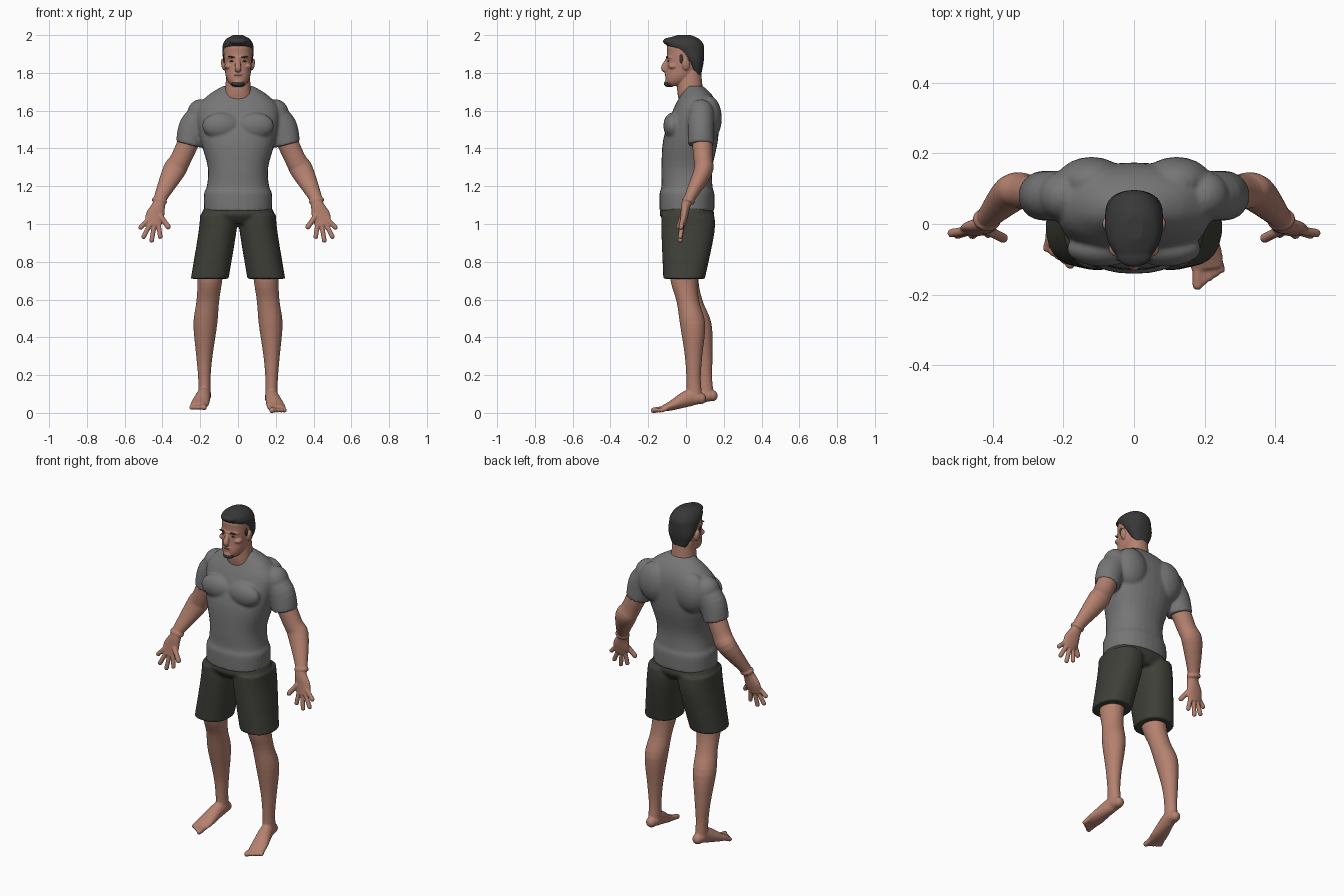
import bpy, bmesh, math
from mathutils import Vector, Matrix

cube = bpy.data.objects.get("Cube")
if cube:
    bpy.data.objects.remove(cube, do_unlink=True)


def material(name, red, green, blue):
    mat = bpy.data.materials.new(name)
    mat.use_nodes = True
    mat.diffuse_color = (red, green, blue, 1)
    mat.node_tree.nodes["Principled BSDF"].inputs["Base Color"].default_value = mat.diffuse_color
    return mat


skin = material("skin", red=.46, green=.22, blue=.16)
lip = material("lip", red=.27, green=.11, blue=.08)
dark_hair = material("dark hair", red=.04, green=.04, blue=.04)
grey_cotton = material("grey cotton", red=.18, green=.18, blue=.18)
charcoal = material("charcoal cloth", red=.05, green=.05, blue=.04)


def level(z, half, front, back):
    """Horizontal oval on the centre line."""
    return Vector((0, (front + back) / 2, z, half, (back - front) / 2))


def oval(x, y, z, wide, deep):
    """Oval that faces along the path; wide and deep are half sizes."""
    return Vector((x, y, z, wide, deep))


def spline(knots, steps=4):
    """Catmull-Rom curve through vectors of any length."""
    curve = []
    for i in range(len(knots) - 1):
        before, start = knots[max(i - 1, 0)], knots[i]
        end, after = knots[i + 1], knots[min(i + 2, len(knots) - 1)]
        leave, arrive = (end - before) / 2, (after - start) / 2
        for k in range(steps):
            t = k / steps
            blend = t * t * (3 - 2 * t)
            curve.append(start.lerp(end, blend) + leave * (t * (1 - t) * (1 - t))
                         - arrive * (t * t * (1 - t)))
    return curve + [knots[-1]]


def loft(bm, knots, upright=False, power=2, sides=32, mirror=1):
    """Closed skin over ovals; upright keeps every oval horizontal."""
    rows = spline(knots)
    rings = []
    for i, row in enumerate(rows):
        tangent = Vector((0, 0, 1))
        if not upright:
            ahead, behind = rows[min(i + 1, len(rows) - 1)], rows[max(i - 1, 0)]
            tangent = (Vector(ahead[:3]) - Vector(behind[:3])).normalized()
        across = Vector((1, 0, 0))
        across = (across - tangent * across.dot(tangent)).normalized()
        depth = tangent.cross(across)
        ring = []
        for k in range(sides):
            angle = math.tau * k / sides
            u, v = (math.copysign(abs(w) ** (2 / power), w)
                    for w in (math.cos(angle), math.sin(angle)))
            spot = Vector(row[:3]) + across * (u * row[3]) + depth * (v * row[4])
            spot.x *= mirror
            ring.append(bm.verts.new(spot))
        rings.append(ring)
    for low, high in zip(rings, rings[1:]):
        for k in range(sides):
            j = (k + 1) % sides
            bm.faces.new((low[k], low[j], high[j], high[k]))
    bm.faces.new(rings[0])
    bm.faces.new(rings[-1])


def ball(bm, x, y, z, wide, deep, tall, tilt=0):
    place = (Matrix.Translation((x, y, z)) @ Matrix.Rotation(tilt, 4, 'Y')
             @ Matrix.Diagonal((wide, deep, tall, 1)))
    bmesh.ops.create_uvsphere(bm, u_segments=20, v_segments=12, radius=1, matrix=place)


def digit(bm, root, tip, radius, mirror):
    """Finger or toe with a round tip."""
    loft(bm, [oval(*end, radius, radius) for end in (root, tip)], sides=12, mirror=mirror)
    ball(bm, tip.x * mirror, tip.y, tip.z, radius, radius, radius)


def finish(name, bm, mat, voxel=0):
    """Make the object; a voxel size fuses its overlapping pieces."""
    bmesh.ops.recalc_face_normals(bm, faces=bm.faces)
    for face in bm.faces:
        face.smooth = True
    mesh = bpy.data.meshes.new(name)
    bm.to_mesh(mesh)
    bm.free()
    mesh.materials.append(mat)
    obj = bpy.data.objects.new(name, mesh)
    bpy.context.collection.objects.link(obj)
    if voxel:
        fuse = obj.modifiers.new("fuse", 'REMESH')
        fuse.mode = 'VOXEL'
        fuse.voxel_size = voxel
        fuse.use_smooth_shade = True
        soften = obj.modifiers.new("soften", 'SMOOTH')
        soften.iterations = 2


BOTH = {"left": 1, "right": -1}

# Shirt: trunk, then chest, shoulder blade, shoulder and sleeve on each side
bm = bmesh.new()
loft(bm, [level(z=1.07, half=.18, front=-.14, back=.15),
          level(z=1.16, half=.18, front=-.14, back=.15),
          level(z=1.2, half=.165, front=-.13, back=.14),
          level(z=1.3, half=.16, front=-.13, back=.14),
          level(z=1.45, half=.2, front=-.12, back=.17),
          level(z=1.6, half=.22, front=-.07, back=.17),
          level(z=1.68, half=.16, front=-.03, back=.14),
          level(z=1.73, half=.08, front=0, back=.09)], upright=True, power=2.3)
for s in BOTH.values():
    ball(bm, s * .09, y=-.07, z=1.52, wide=.1, deep=.05, tall=.07)
    ball(bm, s * .12, y=.12, z=1.56, wide=.1, deep=.07, tall=.12)
    ball(bm, s * .2, y=.08, z=1.58, wide=.07, deep=.07, tall=.08)
    loft(bm, [oval(x=.17, y=.08, z=1.6, wide=.06, deep=.07),
              oval(x=.23, y=.08, z=1.52, wide=.08, deep=.07),
              oval(x=.26, y=.08, z=1.42, wide=.07, deep=.07)], mirror=s)
finish("shirt", bm, grey_cotton, voxel=.008)

# Shorts: hips and two wide legs
bm = bmesh.new()
loft(bm, [level(z=1, half=.14, front=-.1, back=.12),
          level(z=1.05, half=.19, front=-.14, back=.15),
          level(z=1.1, half=.17, front=-.12, back=.13)], upright=True, power=2.3)
for s in BOTH.values():
    loft(bm, [oval(x=.1, y=.01, z=1.05, wide=.1, deep=.14),
              oval(x=.11, y=.01, z=.95, wide=.1, deep=.14),
              oval(x=.15, y=-.01, z=.71, wide=.1, deep=.11)],
         upright=True, power=2.3, mirror=s)
finish("shorts", bm, charcoal, voxel=.008)

# Arms with wristbands and spread hands
for word, s in BOTH.items():
    bm = bmesh.new()
    loft(bm, [oval(x=.21, y=.08, z=1.55, wide=.06, deep=.06),
              oval(x=.3, y=.09, z=1.35, wide=.055, deep=.05),
              oval(x=.34, y=.09, z=1.28, wide=.06, deep=.05),
              oval(x=.41, y=.02, z=1.14, wide=.035, deep=.03),
              oval(x=.42, y=0, z=1.1, wide=.035, deep=.025),
              oval(x=.44, y=-.01, z=1.04, wide=.05, deep=.02),
              oval(x=.45, y=-.02, z=.99, wide=.04, deep=.015)], mirror=s)
    loft(bm, [oval(x=.414, y=.015, z=1.13, wide=.04, deep=.033),
              oval(x=.418, y=.01, z=1.115, wide=.04, deep=.033)], mirror=s)
    palm = Vector((.43, -.01, 1.07))
    reach = Vector((-.06, -.03, -.085))
    digit(bm, palm + reach * .3, palm + reach, radius=.014, mirror=s)
    for i in range(4):
        spread = .3 * i - .13
        length = .16 - .013 * (i - 1.3) ** 2
        reach = Vector((math.sin(spread), -.13, -math.cos(spread))) * length
        digit(bm, palm + reach * .3, palm + reach, radius=.0125, mirror=s)
    finish(word + "_arm", bm, skin, voxel=.0045)


def stride(knot, mirror):
    """The right leg trails a little and its foot is slightly raised."""
    moved = knot.copy()
    if mirror < 0:
        moved.y += .06 * min(1, max(0, 1.5 - 2 * knot.z))
        moved.z += .015 * min(1, max(0, 1.5 - 5 * knot.z))
    return moved


# Legs and bare feet
for word, s in BOTH.items():
    bm = bmesh.new()
    shin = [oval(x=.145, y=-.01, z=.8, wide=.075, deep=.08),
            oval(x=.15, y=-.01, z=.69, wide=.065, deep=.07),
            oval(x=.16, y=.01, z=.59, wide=.06, deep=.06),
            oval(x=.173, y=.035, z=.47, wide=.063, deep=.067),
            oval(x=.178, y=.04, z=.3, wide=.043, deep=.046),
            oval(x=.178, y=.04, z=.18, wide=.033, deep=.038),
            oval(x=.177, y=.045, z=.08, wide=.033, deep=.042)]
    loft(bm, [stride(knot, s) for knot in shin], upright=True, mirror=s)
    foot = [oval(x=.176, y=.09, z=.076, wide=.02, deep=.02),
            oval(x=.176, y=.07, z=.076, wide=.033, deep=.03),
            oval(x=.18, y=.02, z=.08, wide=.036, deep=.045),
            oval(x=.2, y=-.08, z=.037, wide=.048, deep=.025),
            oval(x=.207, y=-.125, z=.023, wide=.045, deep=.015)]
    loft(bm, [stride(knot, s) for knot in foot], mirror=s)
    ball(bm, *stride(Vector((s * .176, .078, .076)), s), wide=.03, deep=.03, tall=.03)
    for k in range(5):
        root = Vector((.18 + .0145 * k, -.1, .025))
        tip = Vector((.18 + .0165 * k, .011 * k - .172, .0135))
        digit(bm, stride(root, s), stride(tip, s), radius=.012 if k else .015, mirror=s)
    finish(word + "_leg", bm, skin, voxel=.005)

# Head, neck, brow, nose, chin, lips, cheeks and ears
bm = bmesh.new()
loft(bm, [level(z=1.73, half=.03, front=-.09, back=-.03),
          level(z=1.75, half=.05, front=-.105, back=0),
          level(z=1.78, half=.064, front=-.108, back=.04),
          level(z=1.82, half=.07, front=-.103, back=.065),
          level(z=1.9, half=.076, front=-.1, back=.087),
          level(z=1.95, half=.07, front=-.095, back=.085),
          level(z=1.985, half=.03, front=-.03, back=.03)], upright=True, power=2.2)
loft(bm, [level(z=1.62, half=.09, front=-.03, back=.11),
          level(z=1.71, half=.07, front=-.047, back=.09),
          level(z=1.81, half=.06, front=-.04, back=.08)], upright=True, power=2.2)
ball(bm, x=0, y=-.072, z=1.882, wide=.06, deep=.034, tall=.012)
loft(bm, [oval(x=0, y=-.09, z=1.88, wide=.01, deep=.012),
          oval(x=0, y=-.118, z=1.825, wide=.017, deep=.015),
          oval(x=0, y=-.1, z=1.81, wide=.012, deep=.01)], sides=16)
ball(bm, x=0, y=-.088, z=1.75, wide=.03, deep=.026, tall=.02)
ball(bm, x=0, y=-.098, z=1.79, wide=.028, deep=.014, tall=.014)
for s in BOTH.values():
    ball(bm, s * .048, y=-.068, z=1.835, wide=.024, deep=.025, tall=.016)
    ball(bm, s * .078, y=0, z=1.845, wide=.011, deep=.02, tall=.032, tilt=s * .15)
finish("head", bm, skin, voxel=.004)

# Cropped hair with a raised front and sideburns
bm = bmesh.new()
loft(bm, [level(z=1.79, half=.045, front=.045, back=.08),
          level(z=1.86, half=.077, front=-.005, back=.094),
          level(z=1.92, half=.082, front=-.07, back=.096),
          level(z=1.95, half=.08, front=-.105, back=.093),
          level(z=1.98, half=.062, front=-.1, back=.07),
          level(z=2, half=.026, front=-.045, back=.025)], upright=True, power=2.2)
ball(bm, x=0, y=-.088, z=1.967, wide=.05, deep=.034, tall=.02)
for s in BOTH.values():
    ball(bm, s * .0735, y=-.025, z=1.875, wide=.006, deep=.012, tall=.026)
finish("hair", bm, dark_hair, voxel=.005)

# Beard, eyebrows, eyes and mouth
bm = bmesh.new()
ball(bm, x=0, y=-.087, z=1.742, wide=.034, deep=.03, tall=.018)
finish("chin_beard", bm, dark_hair)
for word, s in BOTH.items():
    bm = bmesh.new()
    ball(bm, s * .033, y=-.1, z=1.884, wide=.02, deep=.0049, tall=.0045, tilt=-s * .12)
    finish(word + "_eyebrow", bm, dark_hair)
    bm = bmesh.new()
    ball(bm, s * .032, y=-.0935, z=1.862, wide=.012, deep=.0045, tall=.004)
    finish(word + "_eye", bm, dark_hair)
bm = bmesh.new()
ball(bm, x=0, y=-.108, z=1.789, wide=.02, deep=.0049, tall=.0035)
finish("mouth", bm, lip)
